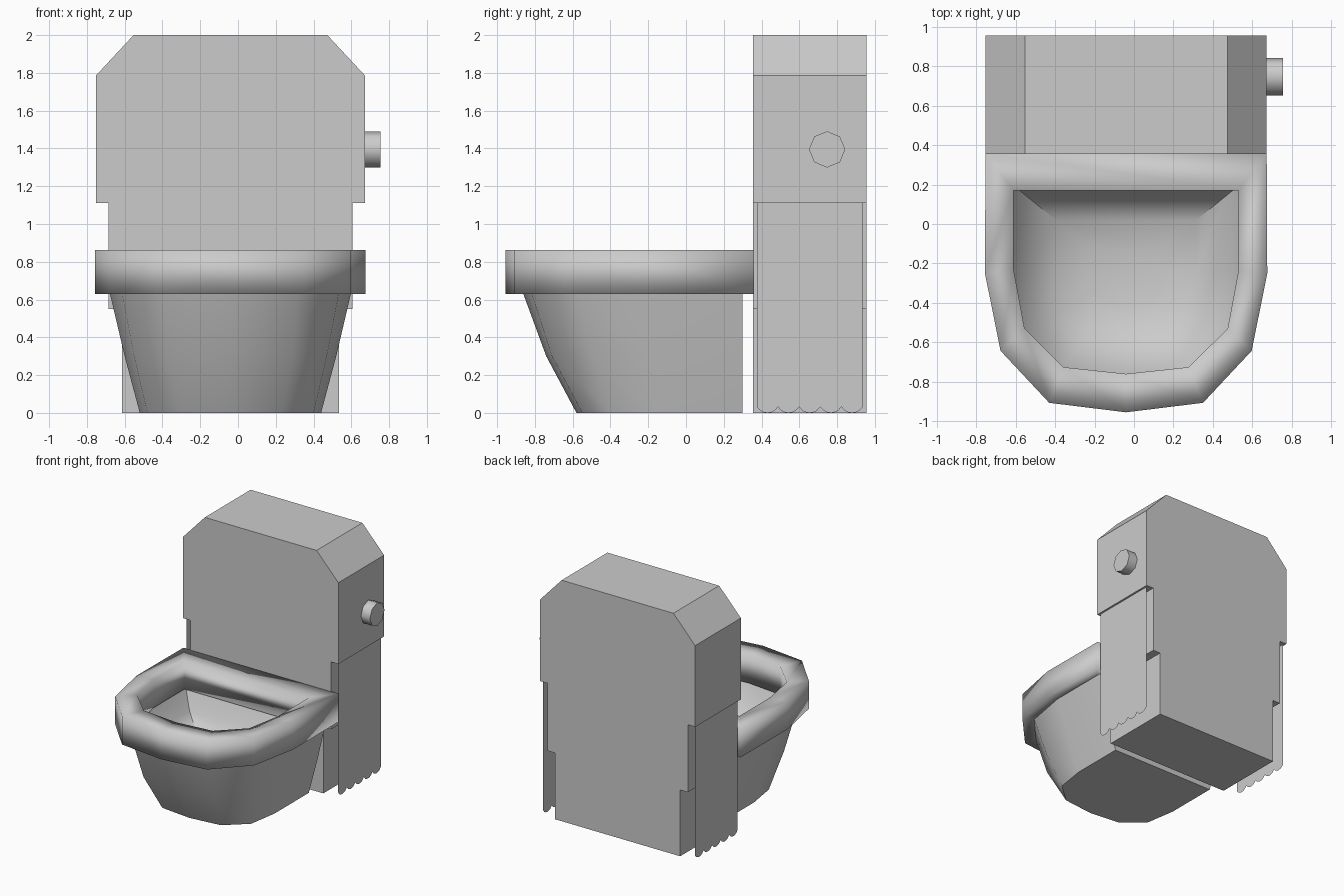
import bpy, math

if "Cube" in bpy.data.objects:
    bpy.data.objects.remove(bpy.data.objects["Cube"])

CX = -0.04  # symmetry line of everything except the knob


def make(name, verts, faces, smooth=None):
    mesh = bpy.data.meshes.new(name)
    mesh.from_pydata(verts, [], faces)
    mesh.update()
    ob = bpy.data.objects.new(name, mesh)
    bpy.context.collection.objects.link(ob)
    bpy.context.view_layer.objects.active = ob
    ob.select_set(True)
    bpy.ops.object.mode_set(mode='EDIT')
    bpy.ops.mesh.select_all(action='SELECT')
    bpy.ops.mesh.normals_make_consistent(inside=False)
    bpy.ops.object.mode_set(mode='OBJECT')
    if smooth:
        bpy.ops.object.shade_smooth_by_angle(angle=math.radians(smooth))
    ob.select_set(False)
    return ob


def mirrored(half):
    """Right half outline (x from centre, y), back to front, to a full loop."""
    left = [(-x, y) for x, y in reversed(half) if x > 0]
    return [(x + CX, y) for x, y in half + left]


def loft(name, rings, wrap=False, caps=True, smooth=None):
    """Skin a list of (outline, z) rings."""
    n = len(rings[0][0])
    verts = [(x, y, z) for loop, z in rings for x, y in loop]
    faces = []
    count = len(rings)
    for r in range(count if wrap else count - 1):
        a, b = r * n, (r + 1) % count * n
        faces += [(a + i, a + (i + 1) % n, b + (i + 1) % n, b + i) for i in range(n)]
    if caps and not wrap:
        faces += [tuple(range(n)), tuple(range((count - 1) * n, count * n))]
    return make(name, verts, faces, smooth)


def scaled(loop, s, cy):
    return [(CX + (x - CX) * s, cy + (y - cy) * s) for x, y in loop]


# Tank: stepped front profile pushed back
half = [(0.513, 2), (0.713, 1.785), (0.713, 1.11), (0.645, 1.11),
        (0.645, 0.55), (0.575, 0.55), (0.575, 0)]
prof = mirrored(half)
n = len(prof)
make("tank",
     [(x, y, z) for y in (0.355, 0.955) for x, z in prof],
     [tuple(range(n)), tuple(range(n, 2 * n))]
     + [(i, (i + 1) % n, (i + 1) % n + n, i + n) for i in range(n)])

# Hanging side sheets with five scallops at the foot
lobes, y0, width = 5, 0.375, 0.112
edge = []
for k in range(lobes):
    for j in range(6):
        t = j / 6
        edge.append((y0 + (k + t) * width, 0.032 * (1 - math.sin(math.pi * t) ** 0.6)))
edge.append((y0 + lobes * width, 0.032))
outline = edge + [(y0 + lobes * width, 1.11), (y0, 1.11)]
for side, label in ((1, "right"), (-1, "left")):
    make("side_sheet_" + label,
         [(CX + side * 0.697, y, z) for y, z in outline],
         [tuple(range(len(outline)))])

# Flush knob
bpy.ops.mesh.primitive_cylinder_add(vertices=8, radius=0.096, depth=0.1,
                                    location=(0.705, 0.747, 1.395),
                                    rotation=(0, math.pi / 2, 0))
bpy.context.object.name = "flush_knob"
bpy.ops.object.shade_smooth_by_angle(angle=math.radians(50))
bpy.context.object.select_set(False)

# Seat ring
outer = mirrored([(0.713, 0.36), (0.716, -0.25), (0.637, -0.643), (0.39, -0.907), (0, -0.955)])
inner = mirrored([(0.57, 0.17), (0.57, -0.235), (0.515, -0.53), (0.317, -0.726), (0, -0.76)])
loft("seat", [(outer, 0.63), (outer, 0.863), (inner, 0.863), (inner, 0.63)],
     wrap=True, smooth=180)

# Bowl: tapered outside, then the hollow dish inside
foot = mirrored([(0.48, 0.3), (0.48, -0.15), (0.44, -0.4), (0.27, -0.55), (0, -0.58)])
waist = mirrored([(0.56, 0.3), (0.56, -0.18), (0.51, -0.5), (0.33, -0.71), (0, -0.74)])
brim = mirrored([(0.64, 0.3), (0.64, -0.22), (0.575, -0.58), (0.355, -0.82), (0, -0.865)])
dish = mirrored([(0.59, 0.21), (0.59, -0.235), (0.53, -0.545), (0.33, -0.745), (0, -0.78)])
loft("bowl", [(foot, 0), (waist, 0.3), (brim, 0.64), (dish, 0.64),
              (scaled(dish, 0.85, -0.27), 0.48),
              (scaled(dish, 0.6, -0.27), 0.38),
              (scaled(dish, 0.3, -0.27), 0.34)], smooth=48)
